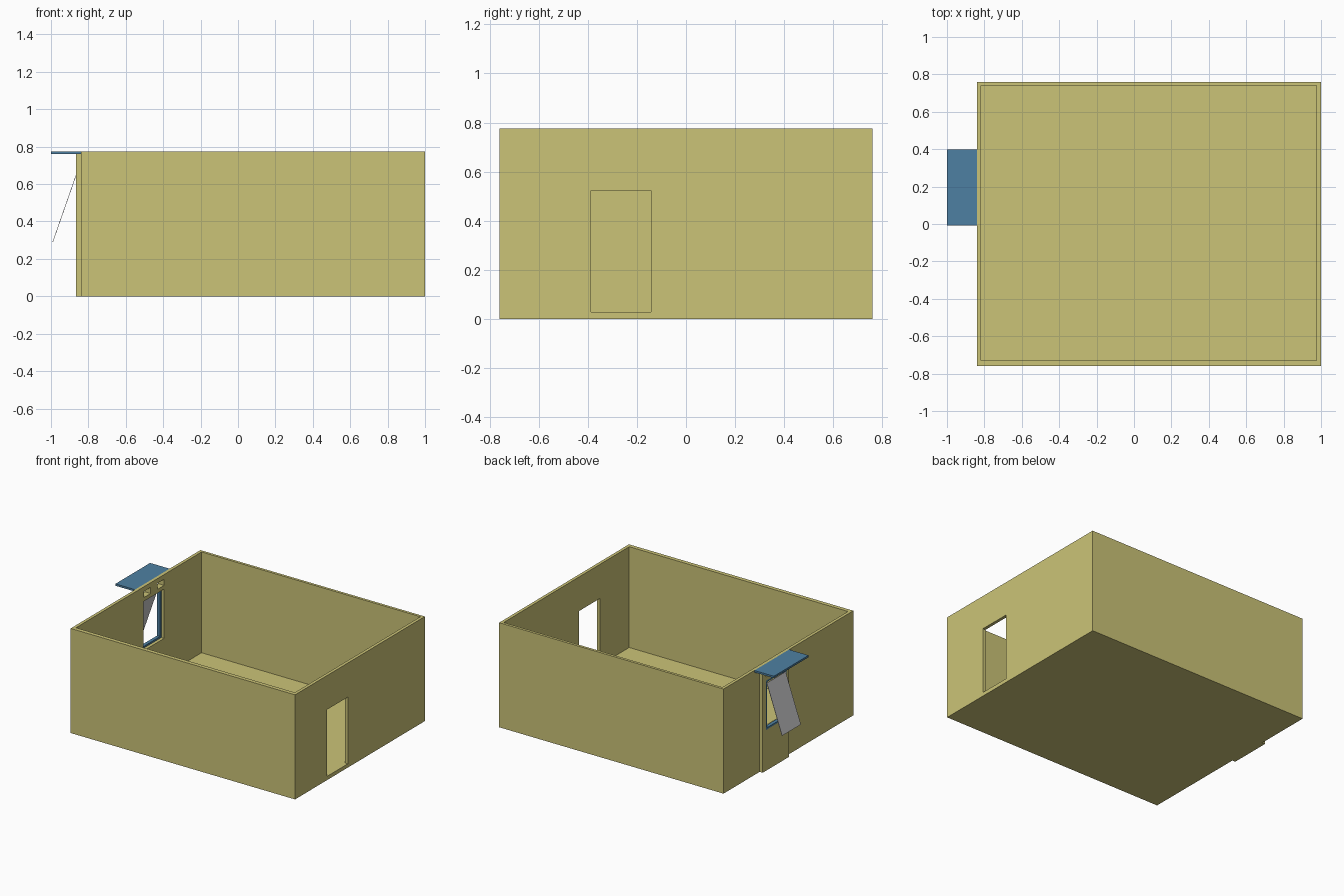
import bpy, bmesh
from mathutils import Vector

if "Cube" in bpy.data.objects:
    bpy.data.objects.remove(bpy.data.objects["Cube"])


def material(name, rgb):
    m = bpy.data.materials.new(name)
    m.diffuse_color = (*rgb, 1)
    m.use_nodes = True
    m.node_tree.nodes["Principled BSDF"].inputs["Base Color"].default_value = m.diffuse_color
    return m


YELLOW = material("sand yellow", (0.60, 0.55, 0.185))
BLUE = material("steel blue", (0.076, 0.216, 0.36))
GREY = material("light grey", (0.56, 0.56, 0.57))


def box(name, x, y, z, mat=None):
    """Axis-aligned box from (min, max) ranges."""
    bm = bmesh.new()
    bmesh.ops.create_cube(bm, size=1)
    for v in bm.verts:
        v.co = Vector([lo + (c + 0.5) * (hi - lo) for c, (lo, hi) in zip(v.co, (x, y, z))])
    mesh = bpy.data.meshes.new(name)
    bm.to_mesh(mesh)
    bm.free()
    ob = bpy.data.objects.new(name, mesh)
    bpy.context.collection.objects.link(ob)
    if mat:
        mesh.materials.append(mat)
    return ob


def combine(target, tool, operation):
    """Apply a boolean and remove the tool object."""
    mod = target.modifiers.new("boolean", 'BOOLEAN')
    mod.operation, mod.solver, mod.object = operation, 'EXACT', tool
    bpy.context.view_layer.objects.active = target
    bpy.ops.object.modifier_apply(modifier=mod.name)
    bpy.data.objects.remove(tool, do_unlink=True)


FLOOR, TOP = 0.028, 0.775
WIN_Y, WIN_Z = (0.061, 0.301), (0.302, 0.667)

# open-topped room with a raised surround for the window
room = box("room_shell", (-0.84, 1.0), (-0.76, 0.76), (0, TOP), YELLOW)
combine(room, box("surround", (-0.865, -0.83), (0.027, 0.338), (0, 0.761), YELLOW), 'UNION')
combine(room, box("cavity", (-0.817, 0.977), (-0.73, 0.74), (FLOOR, 1)), 'DIFFERENCE')

# doorway, window opening and two vents
combine(room, box("doorway", (0.95, 1.1), (-0.387, -0.143), (FLOOR, 0.522)), 'DIFFERENCE')
combine(room, box("opening", (-0.95, -0.78), WIN_Y, WIN_Z), 'DIFFERENCE')
for y in (0.067, 0.225):
    combine(room, box("vent", (-0.95, -0.78), (y, y + 0.076), (0.695, 0.74)), 'DIFFERENCE')

# window frame
frame = box("window_frame", (-0.865, -0.84), WIN_Y, WIN_Z, BLUE)
w = 0.013
combine(frame, box("glazing", (-0.95, -0.78), (WIN_Y[0] + w, WIN_Y[1] - w),
                   (WIN_Z[0] + w, WIN_Z[1] - w)), 'DIFFERENCE')

# top-hung window pane, swung open outward
pane = box("window_pane", (-0.867, -0.864), (0.071, 0.291), (0.29, 0.648), GREY)
for v in pane.data.vertices:
    v.co.x -= 0.125 * (0.648 - v.co.z) / 0.358

# awning slab
box("awning", (-1.0, -0.84), (-0.007, 0.399), (0.761, TOP), BLUE)
